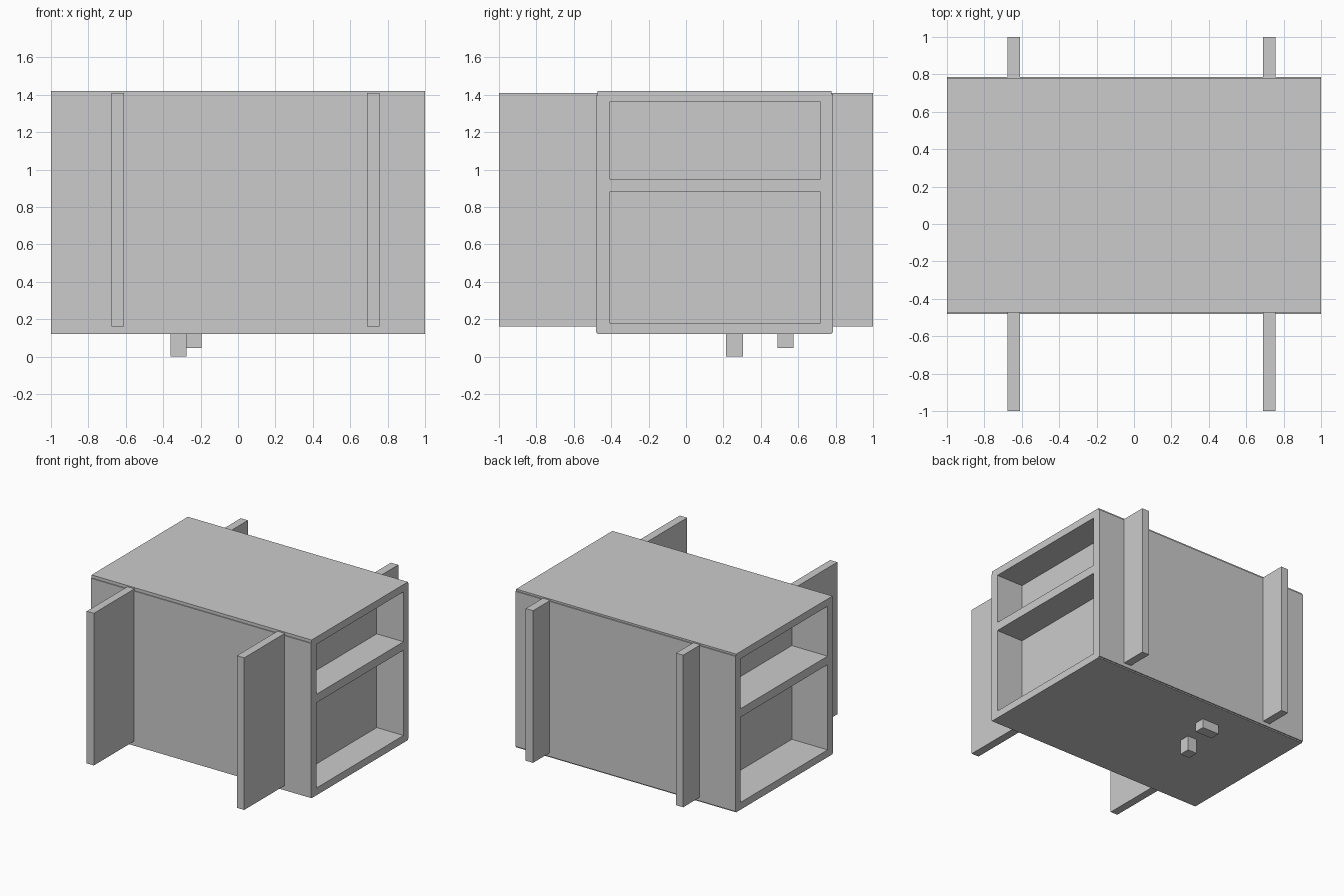
import bpy
import bmesh
from mathutils import Matrix, Vector

if "Cube" in bpy.data.objects:
    bpy.data.objects.remove(bpy.data.objects["Cube"])


def box(name, x, y, z):
    """Axis-aligned board given by its (min, max) on each axis."""
    lo, hi = Vector((x[0], y[0], z[0])), Vector((x[1], y[1], z[1]))
    mesh = bpy.data.meshes.new(name)
    bm = bmesh.new()
    bmesh.ops.create_cube(bm, size=1, matrix=Matrix.Diagonal((*(hi - lo), 1)))
    bm.to_mesh(mesh)
    bm.free()
    ob = bpy.data.objects.new(name, mesh)
    ob.location = (lo + hi) / 2
    bpy.context.collection.objects.link(ob)
    return ob


LENGTH = (-1, 1)

# Horizontal boards running the full length
for name, z in (("bottom_board", (0.12, 0.18)),
                ("middle_shelf", (0.88, 0.95)),
                ("top_board", (1.36, 1.42))):
    box(name, LENGTH, (-0.473, 0.777), z)

# Long side walls, slightly proud of the boards
box("front_wall", LENGTH, (-0.48, -0.41), (0.13, 1.395))
box("back_wall", LENGTH, (0.72, 0.786), (0.13, 1.405))

# Cross panels that pass through the body and close off the open ends
box("left_cross_panel", (-0.675, -0.61), (-1, 1), (0.16, 1.41))
box("right_cross_panel", (0.69, 0.757), (-1, 1), (0.16, 1.41))

# Small blocks under the bottom board
box("tall_foot", (-0.36, -0.275), (0.215, 0.305), (0, 0.13))
box("short_foot", (-0.35, -0.195), (0.49, 0.575), (0.045, 0.13))
